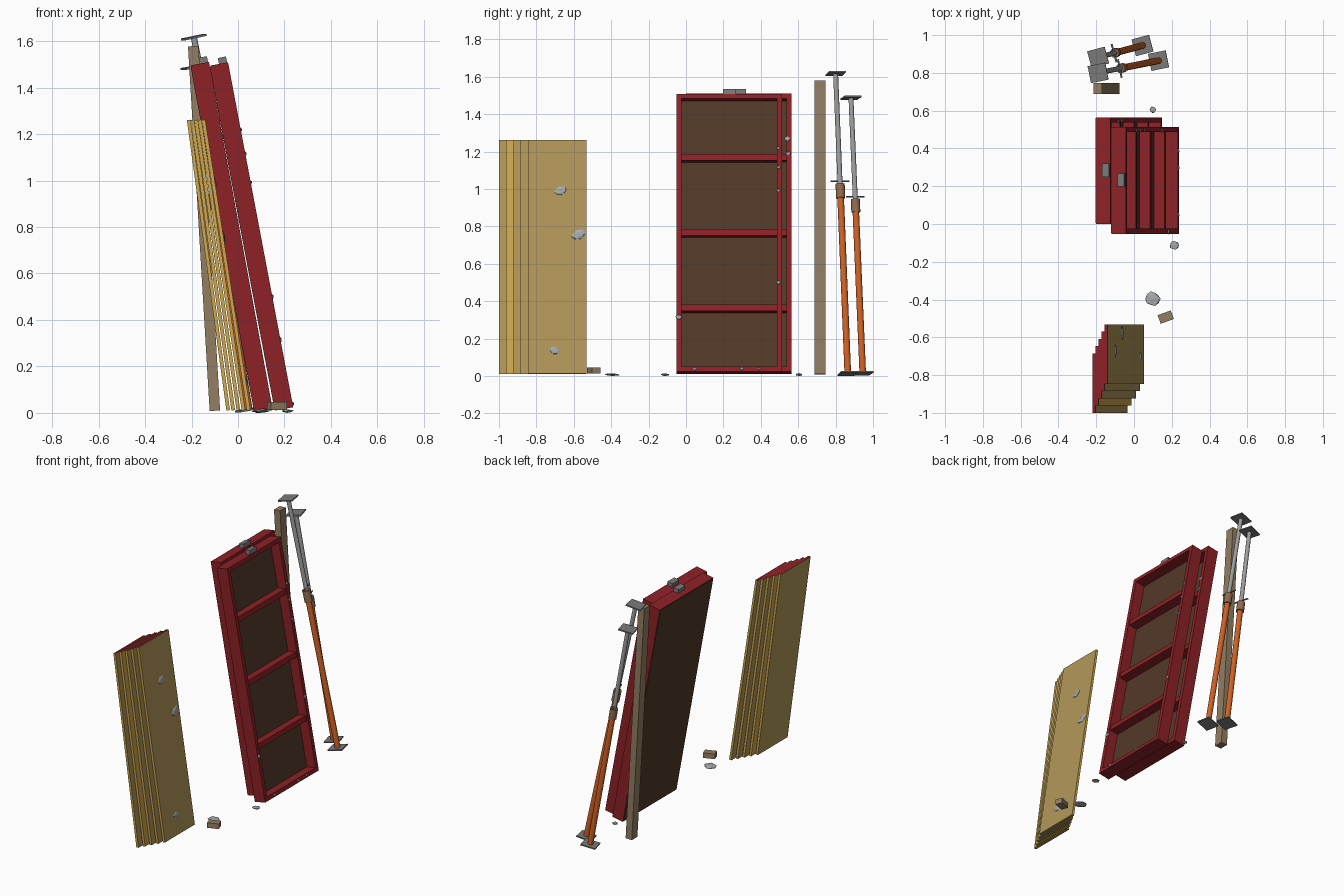
import bpy, bmesh, math, random
from mathutils import Matrix, Vector

if "Cube" in bpy.data.objects:
    bpy.data.objects.remove(bpy.data.objects["Cube"])

random.seed(4)


def srgb(*c):
    return [((v / 255 + 0.055) / 1.055) ** 2.4 if v > 10 else v / 3300 for v in c] + [1]


def material(name, *c):
    m = bpy.data.materials.new(name)
    m.diffuse_color = srgb(*c)
    m.use_nodes = True
    m.node_tree.nodes["Principled BSDF"].inputs["Base Color"].default_value = m.diffuse_color
    return m


RED = material("red_paint", 142, 33, 38)
BROWN = material("dark_plywood", 82, 57, 40)
TAN = material("tan_plywood", 178, 151, 88)
YELLOW = material("yellow_plywood", 208, 168, 78)
WOOD = material("timber", 146, 126, 98)
ORANGE = material("orange_paint", 208, 98, 36)
STEEL = material("galvanised_steel", 158, 158, 158)
PLATE = material("plate_steel", 122, 122, 122)
RUST = material("rusty_collar", 146, 106, 78)
CEMENT = material("cement", 166, 170, 172)


def finish(name, bm, mats, matrix):
    bmesh.ops.recalc_face_normals(bm, faces=bm.faces)
    me = bpy.data.meshes.new(name)
    bm.to_mesh(me)
    bm.free()
    for m in mats:
        me.materials.append(m)
    ob = bpy.data.objects.new(name, me)
    ob.matrix_world = matrix
    bpy.context.collection.objects.link(ob)
    return ob


def add_box(bm, lo, hi):
    lo, hi = Vector(lo), Vector(hi)
    size = hi - lo
    return bmesh.ops.create_cube(
        bm, size=1, matrix=Matrix.Translation((lo + hi) / 2) @ Matrix.Diagonal((*size, 1)))


def boxes(name, spans, mat, matrix=Matrix()):
    bm = bmesh.new()
    for lo, hi in spans:
        add_box(bm, lo, hi)
    return finish(name, bm, [mat], matrix)


def leaning(x, y, z, degrees):
    """Frame with its origin at the foot, whose top leans towards -x."""
    return Matrix.Translation((x, y, z)) @ Matrix.Rotation(-math.radians(degrees), 4, 'Y')


def blob(name, place, size):
    """Lumpy flattened cement splash or chunk."""
    bm = bmesh.new()
    bmesh.ops.create_icosphere(bm, subdivisions=1, radius=1)
    for v in bm.verts:
        v.co *= random.uniform(0.85, 1.1)
    return finish(name, bm, [CEMENT], place @ Matrix.Diagonal((*size, 1)))


def rod(name, radius, a, b, mat, matrix, sides=12):
    """Round bar along local z."""
    bm = bmesh.new()
    bmesh.ops.create_cone(bm, cap_ends=True, segments=sides, radius1=radius, radius2=radius,
                          depth=b - a, matrix=Matrix.Translation((0, 0, (a + b) / 2)))
    for f in bm.faces:
        f.smooth = len(f.verts) == 4
    return finish(name, bm, [mat], matrix)


# Two formwork panels: red frame, cross ribs, plywood skin and a clamp on top
W, L, D, RAIL = 0.565, 1.511, 0.078, 0.027


def panel(tag, frame, clamp_y, splashes):
    boxes(tag + "_frame", [
        ((0, 0, 0), (D, RAIL, L)), ((0, W - RAIL, 0), (D, W, L)),
        ((0, RAIL, 0), (D, W - RAIL, RAIL)), ((0, RAIL, L - RAIL), (D, W - RAIL, L))],
        RED, frame)
    boxes(tag + "_ribs", [((0.01, RAIL, z - 0.017), (0.07, W - RAIL, z + 0.017))
                          for z in (0.348, 0.758, 1.167)], RED, frame)
    boxes(tag + "_skin", [((-0.003, 0.004, 0.004), (0.012, W - 0.004, L - 0.004))],
          BROWN, frame)
    boxes(tag + "_clamp", [((0.038, clamp_y, L), (0.074, clamp_y + 0.07, L + 0.026))],
          PLATE, frame)
    for y, z, r in splashes:
        blob(tag + "_splash", frame @ Matrix.Translation((D, y, z)), (0.006, r, r * 0.8))


panel("front_panel", leaning(0.161, -0.052, 0.01, 10.7), 0.25,
      [(0.547, 1.215, 0.012), (0.547, 1.11, 0.012), (0.547, 0.985, 0.012), (0.547, 0.485, 0.014),
       (0.013, 0.295, 0.018), (0.1, 0.015, 0.012), (0.35, 0.015, 0.012), (0.44, 0.015, 0.01)])
panel("back_panel", leaning(0.071, 0, 0.01, 10.4), 0.25,
      [(0.543, 1.265, 0.018), (0.546, 1.185, 0.015)])

# Fanned stack of plywood sheets with red top edges and yellow side edges
T = 0.0155
for i in range(5):
    x0, x1 = -0.05 + 0.022 * i, -0.22 + 0.016 * i
    angle = math.degrees(math.atan2(x0 - x1, 1.25))
    length = math.hypot(x0 - x1, 1.25)
    y = -1 + 0.0385 * i
    frame = leaning(x0, y, 0.01, angle)
    bm = bmesh.new()
    add_box(bm, (0, 0, 0), (T, 0.315, length))
    bm.normal_update()
    for f in bm.faces:
        if f.normal.z > 0.5:
            f.material_index = 2
        elif abs(f.normal.y) > 0.5 or i == 1:
            f.material_index = 1
    finish("plywood_sheet", bm, [TAN, YELLOW, RED], frame)
for y, z, ry, rz, turn in [(0.176, 0.99, 0.038, 0.027, 25), (0.272, 0.752, 0.042, 0.027, 30),
                           (0.141, 0.127, 0.03, 0.022, -25)]:
    blob("sheet_splash", frame @ Matrix.Translation((T, y, z))
         @ Matrix.Rotation(math.radians(turn), 4, 'X'), (0.006, ry, rz))

# Leaning timber post
boxes("timber_post", [((0, 0, 0), (0.045, 0.06, 1.572))], WOOD, leaning(-0.122, 0.687, 0.008, 3.4))


# Adjustable steel props: outer tube, collar, pin, inner tube and end plates
def prop(tag, foot, head):
    foot, head = Vector(foot), Vector(head)
    axis = (head - foot).normalized()
    side = Vector((0, 0, 1)).cross(axis).normalized()
    across = side.cross(axis)
    m = Matrix((across, side, axis)).transposed().to_4x4()
    m.translation = foot
    n = (head - foot).length
    rod(tag + "_outer_tube", 0.018, 0, n * 0.59, ORANGE, m)
    rod(tag + "_collar", 0.025, n * 0.585, n * 0.632, RUST, m)
    rod(tag + "_inner_tube", 0.0135, n * 0.6, n, STEEL, m)
    rod(tag + "_pin", 0.005, -0.05, 0.05, PLATE,
        m @ Matrix.Translation((0, 0, n * 0.641)) @ Matrix.Rotation(math.pi / 2, 4, 'X'), 8)
    for z in (0, n):
        boxes(tag + "_end_plate", [((-0.048, -0.046, z - 0.004), (0.048, 0.046, z + 0.004))],
              PLATE, m)


prop("tall_prop", (0.13, 0.865, 0.014), (-0.19, 0.80, 1.617))
prop("short_prop", (0.045, 0.945, 0.014), (-0.19, 0.882, 1.488))

# Loose timber offcut and cement chunks on the ground
boxes("timber_offcut", [((-0.037, -0.024, 0), (0.037, 0.024, 0.034))], WOOD,
      Matrix.Translation((0.168, -0.493, 0.013)) @ Matrix.Rotation(math.radians(20), 4, 'Z'))
for x, y, r in [(0.10, -0.395, 0.042), (0.213, -0.112, 0.027), (0.10, 0.605, 0.018)]:
    blob("ground_chunk", Matrix.Translation((x, y, 0.008)), (r, r, 0.0075))
